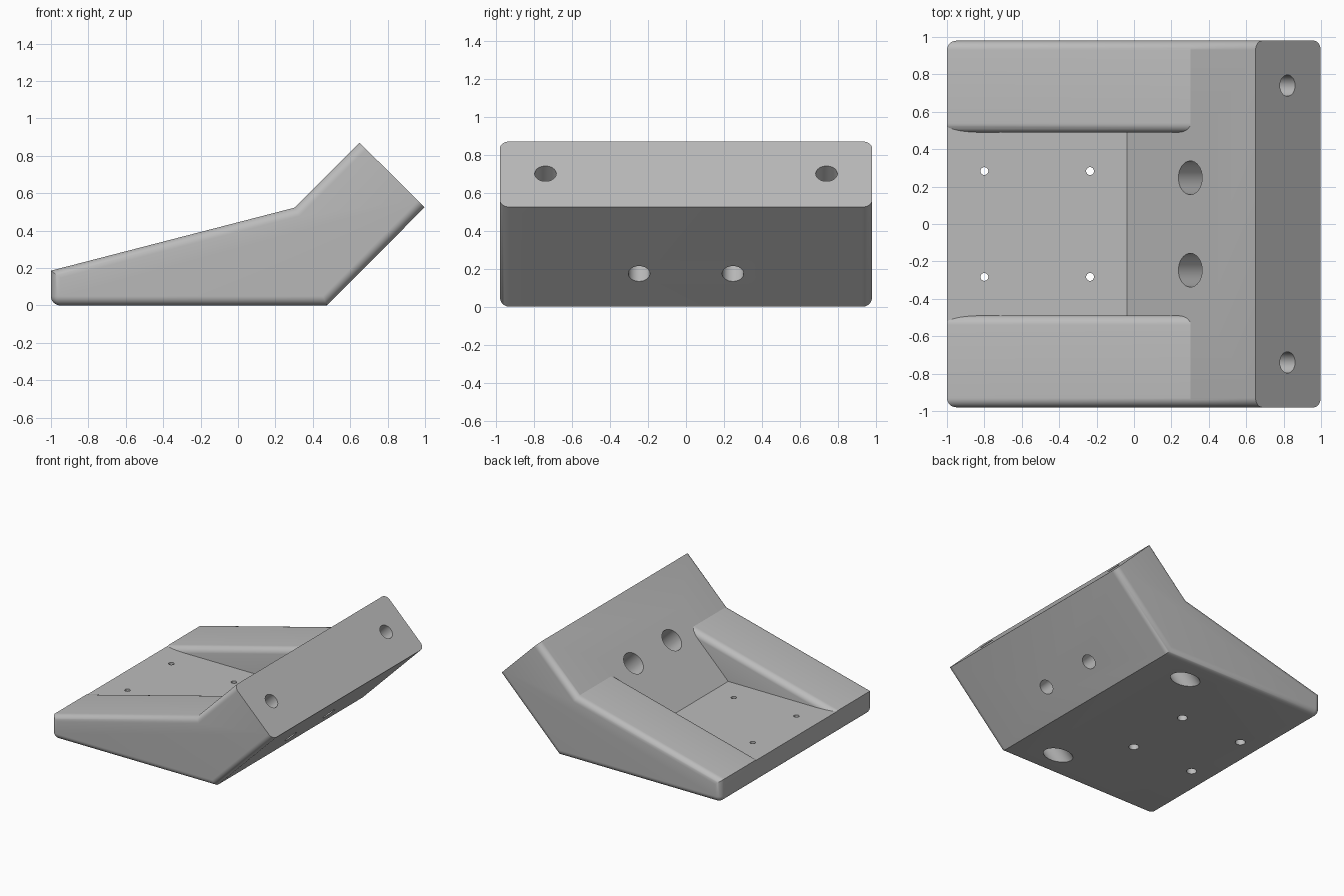
import bpy, bmesh, math
from mathutils import Vector

if "Cube" in bpy.data.objects:
    bpy.data.objects.remove(bpy.data.objects["Cube"])

HALF_W, R = 0.98, 0.05          # half width, edge rounding
FLOOR = 0.182                   # pocket floor height
LOW, KNEE = (-1.0, 0.186), (0.303, 0.523)   # ends of the sloped arm tops

grey = bpy.data.materials.new("light grey")
grey.diffuse_color = (0.5, 0.5, 0.5, 1)
grey.use_nodes = True
grey.node_tree.nodes["Principled BSDF"].inputs["Base Color"].default_value = grey.diffuse_color


def make_object(name, bm):
    bmesh.ops.recalc_face_normals(bm, faces=bm.faces)
    me = bpy.data.meshes.new(name)
    bm.to_mesh(me)
    bm.free()
    ob = bpy.data.objects.new(name, me)
    bpy.context.collection.objects.link(ob)
    me.materials.append(grey)
    return ob


def prism(points, offset):
    """Closed polygon pushed along an offset vector."""
    bm = bmesh.new()
    face = bm.faces.new([bm.verts.new(p) for p in points])
    ext = bmesh.ops.extrude_face_region(bm, geom=[face])
    moved = [g for g in ext["geom"] if isinstance(g, bmesh.types.BMVert)]
    bmesh.ops.translate(bm, vec=offset, verts=moved)
    bmesh.ops.recalc_face_normals(bm, faces=bm.faces)
    return bm


# Wedge body, side edges and lower toe edge rounded, end face left sharp
profile = [(-1, 0), (0.475, 0), (0.998, 0.525), (0.65, 0.87), KNEE, LOW]
bm = prism([(x, -HALF_W, z) for x, z in profile], (0, 2 * HALF_W, 0))
rounded = []
for e in bm.edges:
    a, b = (v.co for v in e.verts)
    mid = (a + b) / 2
    along_side = abs(a.y - b.y) < 0.01
    end_face = along_side and min(a.x, b.x) > 0.6
    toe = not along_side and mid.x < -0.9 and mid.z < 0.1
    if (along_side and not end_face) or toe:
        rounded.append(e)
bmesh.ops.bevel(bm, geom=rounded, offset=R, offset_type='OFFSET', segments=8,
                profile=0.5, affect='EDGES', clamp_overlap=True)
body = make_object("wedge_bracket", bm)

# Pocket cutter: flared mouth swept down the slope
half = [(0.49, -0.6)]
for i in range(9):
    t = math.radians(90 * i / 8)
    half.append((0.54 - R * math.cos(t), -R + R * math.sin(t)))
half.append((0.54, 0.1))
section = half + [(-y, w) for y, w in reversed(half)]
slope = (KNEE[1] - LOW[1]) / (KNEE[0] - LOW[0])
x0, x1 = -1.2, 1.2
z0 = LOW[1] + slope * (x0 - LOW[0])
bm = prism([(x0, y, z0 + w) for y, w in section], (x1 - x0, 0, slope * (x1 - x0)))
# trim to the flat floor and to the back plane
for co, no in (((0, 0, FLOOR), (0, 0, -1)),
               ((KNEE[0], 0, KNEE[1]), (1, 0, -1))):
    cut = bmesh.ops.bisect_plane(bm, geom=bm.verts[:] + bm.edges[:] + bm.faces[:],
                                 plane_co=co, plane_no=no, clear_outer=True)
    edges = [g for g in cut["geom_cut"] if isinstance(g, bmesh.types.BMEdge)]
    bmesh.ops.contextual_create(bm, geom=edges)
cutters = [make_object("pocket_cutter", bm)]


def drill(name, start, end, radius):
    """Cylinder cutter between two points."""
    start, end = Vector(start), Vector(end)
    axis = end - start
    bm = bmesh.new()
    bmesh.ops.create_cone(bm, cap_ends=True, segments=32, radius1=radius,
                          radius2=radius, depth=axis.length)
    bm.transform(axis.to_track_quat('Z', 'Y').to_matrix().to_4x4())
    bmesh.ops.translate(bm, vec=(start + end) / 2, verts=bm.verts)
    cutters.append(make_object(name, bm))


for s in (-1, 1):
    # long bolts from the end face, wide bore from the base
    y = 0.74 * s
    drill("end_bolt_hole", (0.92, y, 0.80), (0.2, y, 0.08), 0.057)
    drill("end_bolt_bore", (0.68, y, 0.56), (-0.08, y, -0.20), 0.088)
    # cross bolts through the upright, wide bore from the pocket side
    y = 0.247 * s
    drill("cross_bolt_hole", (0.40, y, 0.422), (0.75, y, 0.072), 0.057)
    drill("cross_bolt_bore", (0.18, y, 0.642), (0.53, y, 0.292), 0.09)
    # small floor screws, recessed underneath
    for x in (-0.80, -0.235):
        drill("floor_screw_hole", (x, 0.283 * s, 0.3), (x, 0.283 * s, 0.02), 0.021)
        drill("floor_screw_recess", (x, 0.283 * s, 0.09), (x, 0.283 * s, -0.1), 0.038)

# Cut everything out of the body
bpy.context.view_layer.objects.active = body
body.select_set(True)
for c in cutters:
    c.select_set(False)
    mod = body.modifiers.new(c.name, 'BOOLEAN')
    mod.operation, mod.solver, mod.object = 'DIFFERENCE', 'EXACT', c
    bpy.ops.object.modifier_apply(modifier=mod.name)
for c in cutters:
    bpy.data.objects.remove(c)
bpy.ops.object.shade_smooth_by_angle(angle=math.radians(30))
